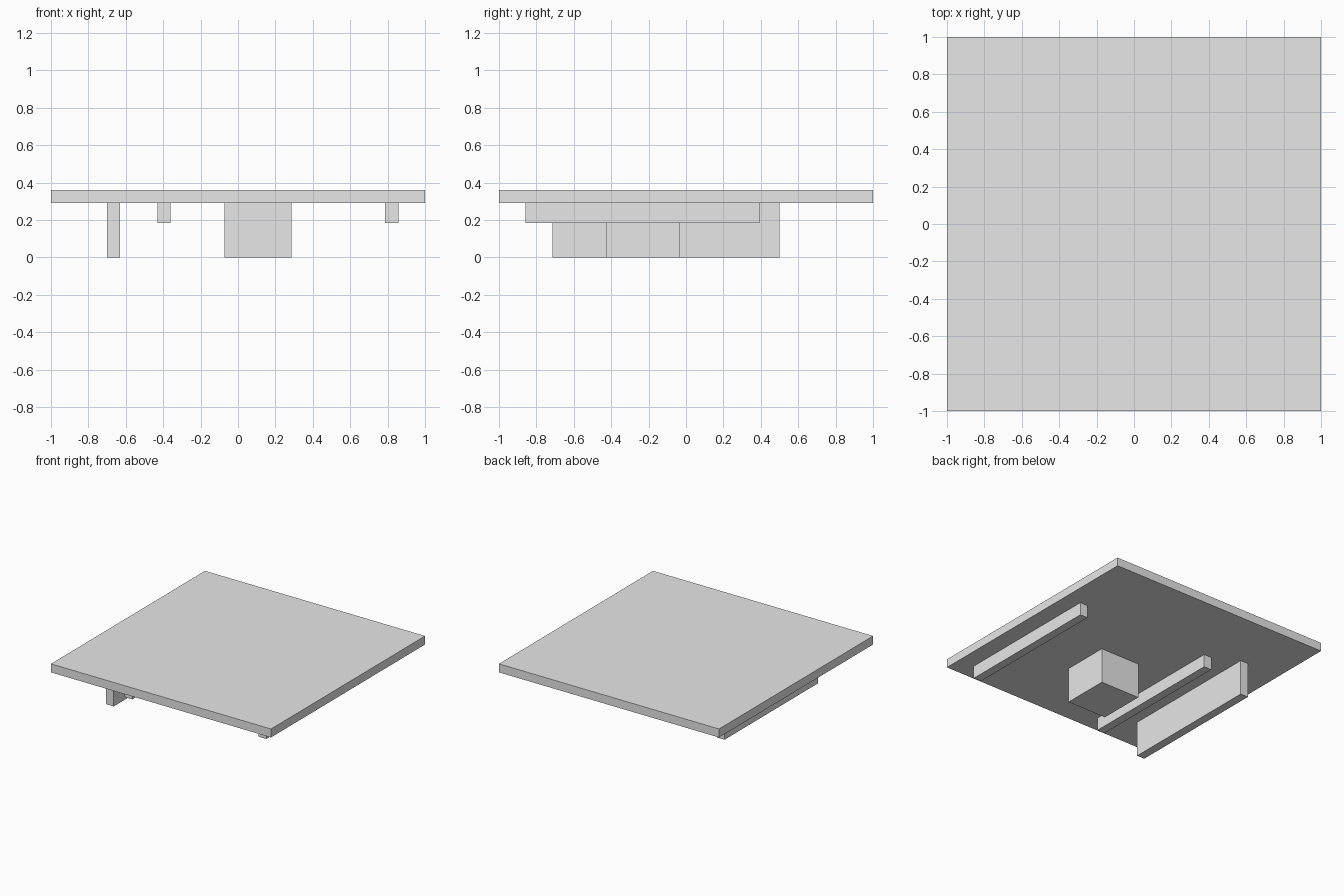
import bpy

cube = bpy.data.objects.get("Cube")
if cube:
    bpy.data.objects.remove(cube, do_unlink=True)

# Single plain grey finish
GREY = (0.8, 0.8, 0.8, 1.0)
grey = bpy.data.materials.new("plain grey")
grey.use_nodes = True
grey.diffuse_color = GREY
grey.node_tree.nodes["Principled BSDF"].inputs["Base Color"].default_value = GREY


def box(name, x, y, z):
    """Add a box spanning the given (low, high) ranges."""
    spans = (x, y, z)
    bpy.ops.mesh.primitive_cube_add(size=1, location=[(a + b) / 2 for a, b in spans])
    obj = bpy.context.object
    obj.name = name
    obj.scale = [b - a for a, b in spans]
    bpy.ops.object.transform_apply(location=False, rotation=False, scale=True)
    obj.data.materials.append(grey)
    return obj


TOP, UNDERSIDE, RAIL_BOTTOM = 0.36, 0.29, 0.185

# Square slab
box("slab", (-1, 1), (-1, 1), (UNDERSIDE, TOP))

# Two shallow rails hanging under the slab
for name, x in (("left_rail", (0.787, 0.857)), ("right_rail", (-0.43, -0.36))):
    box(name, x, (-0.857, 0.393), (RAIL_BOTTOM, UNDERSIDE))

# Long thin wall and central block that reach the ground
box("support_wall", (-0.70, -0.63), (-0.714, 0.50), (0, UNDERSIDE))
box("support_block", (-0.072, 0.286), (-0.427, -0.036), (0, UNDERSIDE))
